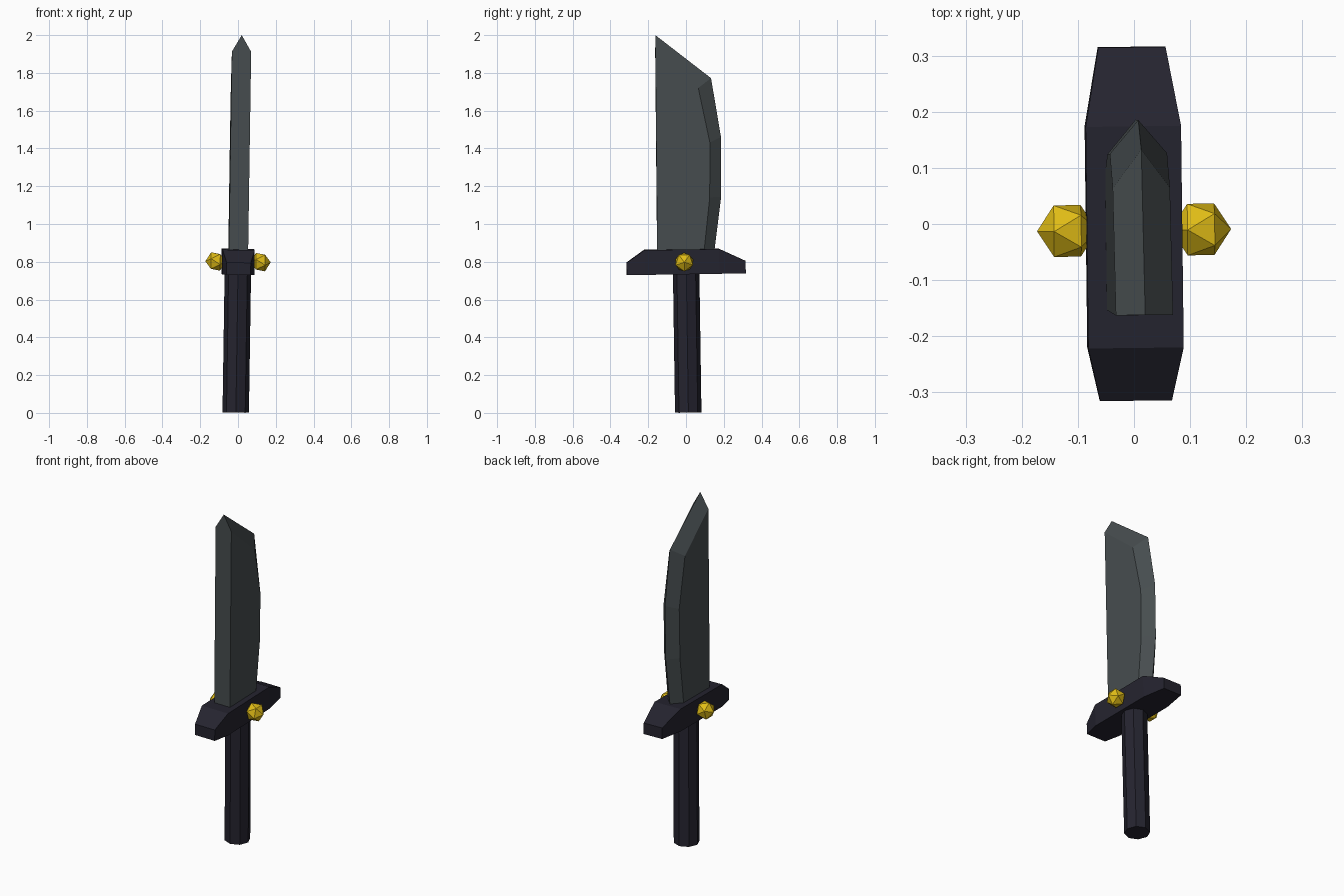
import bpy, bmesh, math
from mathutils import Matrix, Vector

if "Cube" in bpy.data.objects:
    bpy.data.objects.remove(bpy.data.objects["Cube"])

# The whole knife leans very slightly about the guard
PIVOT = Vector((0, 0, 0.8))
LEAN = (Matrix.Translation(PIVOT) @ Matrix.Rotation(0.012, 4, 'Z')
        @ Matrix.Rotation(0.015, 4, 'X') @ Matrix.Rotation(0.015, 4, 'Y')
        @ Matrix.Translation(-PIVOT))


def material(name, color):
    m = bpy.data.materials.new(name)
    m.diffuse_color = (*color, 1)
    m.use_nodes = True
    m.node_tree.nodes["Principled BSDF"].inputs["Base Color"].default_value = m.diffuse_color
    return m


steel = material("dark_steel", (0.062, 0.074, 0.078))
navy = material("dark_navy", (0.018, 0.017, 0.028))
gold = material("gold", (0.74, 0.50, 0.008))


def finish(name, bm, mat):
    bmesh.ops.recalc_face_normals(bm, faces=bm.faces)
    bm.transform(LEAN)
    me = bpy.data.meshes.new(name)
    bm.to_mesh(me)
    bm.free()
    me.materials.append(mat)
    ob = bpy.data.objects.new(name, me)
    bpy.context.collection.objects.link(ob)
    return ob


# Handle: plain octagonal grip
bm = bmesh.new()
bmesh.ops.create_cone(bm, cap_ends=True, segments=8, radius1=0.07, radius2=0.07, depth=0.768,
                      matrix=Matrix.Translation((0, 0, 0.386)))
finish("handle", bm, navy)

# Guard: rectangular sections along y, narrower and lower at the ends
bm = bmesh.new()
sections = [(-0.315, 0.064, 0.80), (-0.22, 0.085, 0.866), (0.175, 0.085, 0.866), (0.315, 0.06, 0.80)]
rings = [[bm.verts.new(p) for p in ((-w, y, 0.735), (w, y, 0.735), (w, y, top), (-w, y, top))]
         for y, w, top in sections]
for a, b in zip(rings, rings[1:]):
    for i in range(4):
        j = (i + 1) % 4
        bm.faces.new((a[i], a[j], b[j], b[i]))
bm.faces.new(rings[0])
bm.faces.new(rings[-1])
finish("guard", bm, navy)

# Blade: flat sides bevelled to a central cutting edge, square spine
bm = bmesh.new()
edge_line = [(-0.144, 2.002), (0.147, 1.77), (0.195, 1.457), (0.191, 1.14), (0.149, 0.84)]
flat_line = [(-0.146, 1.915), (0.078, 1.72), (0.135, 1.43), (0.130, 1.14), (0.094, 0.84), (-0.152, 0.84)]
edge = [bm.verts.new((0, y, z)) for y, z in edge_line]
left, right = [[bm.verts.new((s * 0.051, y, z)) for y, z in flat_line] for s in (-1, 1)]
for side in (left, right):
    bm.faces.new(side)
    for i in range(4):
        bm.faces.new((edge[i], edge[i + 1], side[i + 1], side[i]))
bm.faces.new((edge[0], left[0], left[5], right[5], right[0]))
bm.faces.new((edge[4], left[4], left[5], right[5], right[4]))
finish("blade", bm, steel)

# Studs: icosahedra with one point facing outwards on each side of the guard
for name, s in (("left_stud", -1), ("right_stud", 1)):
    bm = bmesh.new()
    bmesh.ops.create_icosphere(bm, subdivisions=1, radius=0.054,
                               matrix=Matrix.Translation((s * 0.119, -0.011, 0.80))
                               @ Matrix.Rotation(s * math.pi / 2, 4, 'Y'))
    finish(name, bm, gold)
